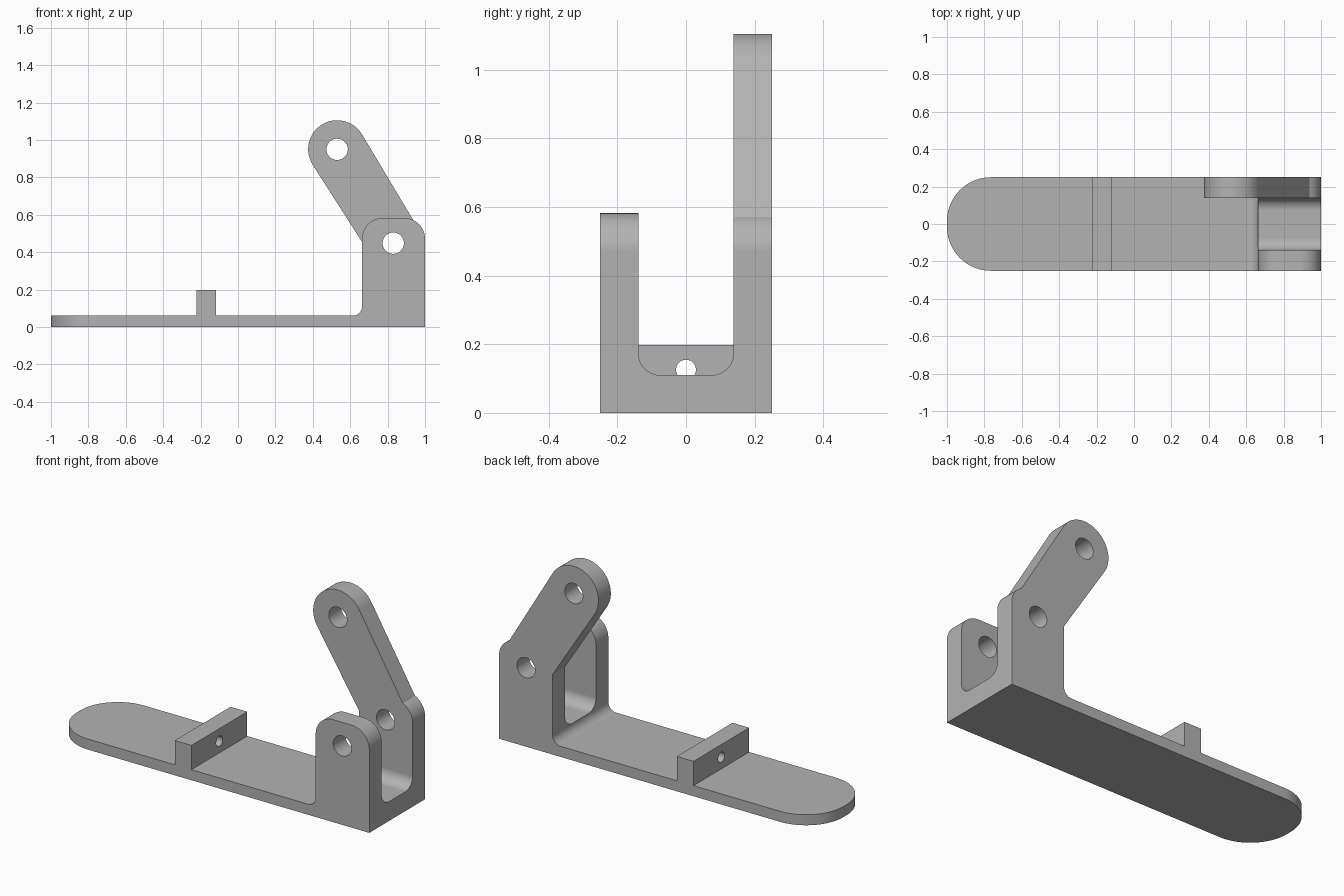
import bpy
import bmesh
from math import cos, sin, tan, radians, pi
from mathutils import Vector

cube = bpy.data.objects.get("Cube")
if cube:
    bpy.data.objects.remove(cube, do_unlink=True)

grey = bpy.data.materials.new("plain grey")
grey.use_nodes = True
grey.diffuse_color = (0.45, 0.45, 0.45, 1)
grey.node_tree.nodes["Principled BSDF"].inputs["Base Color"].default_value = (0.45, 0.45, 0.45, 1)


def rounded(corners, steps=14):
    """Outline from (u, v, radius) corners, each corner filleted by its radius."""
    out = []
    for i, (u, v, r) in enumerate(corners):
        p = Vector((u, v))
        if r == 0:
            out.append(p)
            continue
        a = (Vector(corners[i - 1][:2]) - p).normalized()
        b = (Vector(corners[(i + 1) % len(corners)][:2]) - p).normalized()
        half = a.angle(b) / 2
        centre = p + (a + b).normalized() * (r / sin(half))
        start = p + a * (r / tan(half)) - centre
        end = p + b * (r / tan(half)) - centre
        sweep = start.angle(end)
        for k in range(steps + 1):
            t = k / steps
            out.append(centre + (start * sin((1 - t) * sweep) + end * sin(t * sweep)) / sin(sweep))
    return out


def arc(u, v, r, start, end, steps):
    angles = [radians(start + (end - start) * k / steps) for k in range(steps + 1)]
    return [Vector((u + r * cos(a), v + r * sin(a))) for a in angles]


def extrude(name, outline, axis, low, high):
    """Prism of a 2D outline along the named axis."""
    place = {"x": lambda p, d: (d, p[0], p[1]),
             "y": lambda p, d: (p[0], d, p[1]),
             "z": lambda p, d: (p[0], p[1], d)}[axis]
    bm = bmesh.new()
    face = bm.faces.new([bm.verts.new(place(p, low)) for p in outline])
    moved = bmesh.ops.extrude_face_region(bm, geom=[face])["geom"]
    shift = Vector(place((0, 0), high - low))
    bmesh.ops.translate(bm, vec=shift, verts=[g for g in moved if isinstance(g, bmesh.types.BMVert)])
    bmesh.ops.recalc_face_normals(bm, faces=bm.faces)
    mesh = bpy.data.meshes.new(name)
    bm.to_mesh(mesh)
    bm.free()
    mesh.materials.append(grey)
    obj = bpy.data.objects.new(name, mesh)
    bpy.context.collection.objects.link(obj)
    return obj


def combine(target, tool, operation):
    """Apply a boolean and discard its tool."""
    bpy.context.view_layer.objects.active = target
    mod = target.modifiers.new("cut", "BOOLEAN")
    mod.object, mod.operation, mod.solver = tool, operation, "EXACT"
    bpy.ops.object.modifier_apply(modifier=mod.name)
    bpy.data.objects.remove(tool, do_unlink=True)


def hole(u, v, r, axis, low, high):
    return extrude("hole_cutter", arc(u, v, r, 0, 352.5, 47), axis, low, high)


# Side profile: base plate, stop tab and rounded post, made too wide for trimming
side = rounded([(-1.1, 0, 0), (1, 0, 0), (1, 0.582, 0.11), (0.663, 0.582, 0.11),
                (0.663, 0.06, 0.05), (-0.117, 0.06, 0), (-0.117, 0.198, 0),
                (-0.222, 0.198, 0), (-0.222, 0.06, 0), (-1.1, 0.06, 0)])
bracket = extrude("bracket", side, "y", -0.3, 0.3)

# Leaning arm growing out of the back post
arm = arc(0.53, 0.95, 0.155, 30.8, 212.7, 32) + [Vector((0.70, 0.397)), Vector((0.96, 0.533))]
combine(bracket, extrude("arm", arm, "y", 0.1, 0.35), "UNION")

# Trim to the plan outline with its rounded end
plan = rounded([(-1, -0.25, 0.235), (1.1, -0.25, 0), (1.1, 0.25, 0), (-1, 0.25, 0.235)], 24)
combine(bracket, extrude("plan_trim", plan, "z", -0.1, 2), "INTERSECT")

# Slot between the two posts
slot = rounded([(-0.139, 0.11, 0.065), (0.139, 0.11, 0.065), (0.139, 2, 0), (-0.139, 2, 0)])
combine(bracket, extrude("slot_cutter", slot, "x", 0.3, 1.1), "DIFFERENCE")

# Pin holes through the posts and arm, and a small hole through the tab
combine(bracket, hole(0.83, 0.448, 0.057, "y", -0.4, 0.4), "DIFFERENCE")
combine(bracket, hole(0.53, 0.95, 0.057, "y", -0.4, 0.4), "DIFFERENCE")
combine(bracket, hole(0, 0.126, 0.029, "x", -0.4, 0.1), "DIFFERENCE")

# Smooth the curved walls and keep the flats flat
bpy.ops.object.select_all(action="DESELECT")
bracket.select_set(True)
bpy.context.view_layer.objects.active = bracket
bpy.ops.object.shade_smooth_by_angle(angle=pi / 6)
weighted = bracket.modifiers.new("even_normals", "WEIGHTED_NORMAL")
weighted.keep_sharp = True
